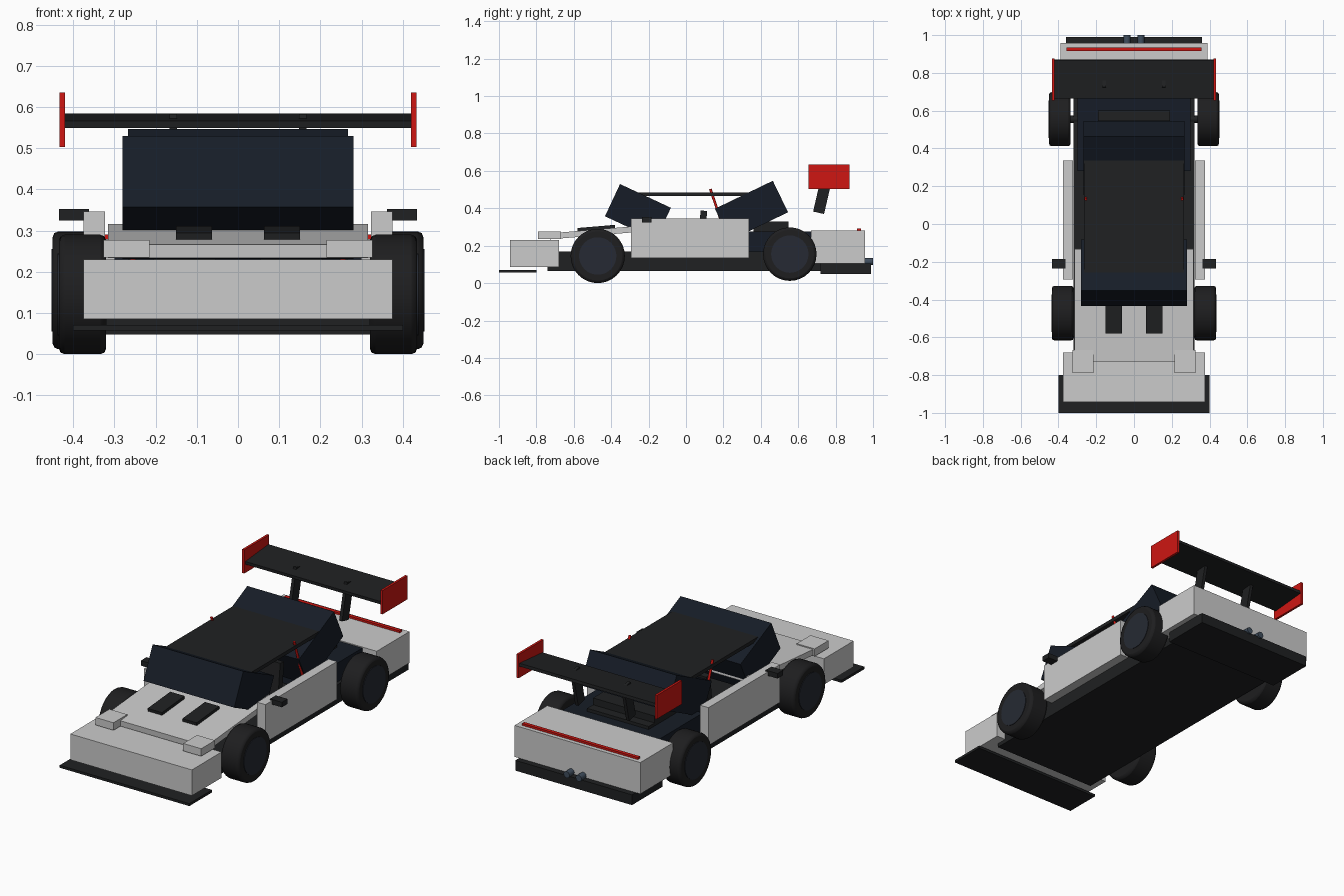
import bpy
from math import radians, pi
from mathutils import Vector

if "Cube" in bpy.data.objects:
    bpy.data.objects.remove(bpy.data.objects["Cube"])


def mat(name, rgb):
    m = bpy.data.materials.new(name)
    m.diffuse_color = (*rgb, 1)
    m.use_nodes = True
    m.node_tree.nodes["Principled BSDF"].inputs["Base Color"].default_value = m.diffuse_color
    return m


BLACK = mat("carbon_black", (0.014, 0.015, 0.016))
NAVY = mat("dark_glass", (0.008, 0.012, 0.020))
RUBBER = mat("rubber", (0.013, 0.013, 0.014))
RIM = mat("rim_metal", (0.019, 0.023, 0.033))
STEEL = mat("blue_steel", (0.05, 0.075, 0.11))
RED = mat("red", (0.62, 0.008, 0.006))


def finish(o, name, m):
    o.name = o.data.name = name
    if m:
        o.data.materials.append(m)
    return o


def box(name, center, size, m=None, tilt=0):
    """Box by centre and size, tilted about x in degrees."""
    bpy.ops.mesh.primitive_cube_add(size=1, location=center)
    o = bpy.context.object
    o.scale = size
    bpy.ops.object.transform_apply(location=False, rotation=False, scale=True)
    o.rotation_euler.x = radians(tilt)
    return finish(o, name, m)


def span(name, x, y, z, m=None):
    """Upright box by its (min, max) ranges."""
    return box(name, [(a + b) / 2 for a, b in (x, y, z)],
               [abs(b - a) for a, b in (x, y, z)], m)


def rod(name, a, b, r, m, n=32, bevel=0):
    """Cylinder between two points, optionally with rounded ends."""
    a, b = Vector(a), Vector(b)
    bpy.ops.mesh.primitive_cylinder_add(vertices=n, radius=r, depth=(b - a).length,
                                        location=(a + b) / 2)
    o = bpy.context.object
    o.rotation_euler = (b - a).to_track_quat('Z', 'Y').to_euler()
    if bevel:
        mod = o.modifiers.new("shoulder", 'BEVEL')
        mod.width, mod.segments, mod.limit_method = bevel, 2, 'ANGLE'
    bpy.ops.object.shade_smooth_by_angle(angle=radians(35))
    return finish(o, name, m)


# floor, splitter and diffuser
span("floor_tub", (-.32, .32), (-.74, .72), (.065, .17), BLACK)
span("front_splitter", (-.40, .40), (-1.0, -.80), (.057, .071), BLACK)
span("rear_diffuser", (-.36, .36), (.72, .99), (.048, .105), BLACK)

# grey bodywork
span("nose", (-.375, .375), (-.942, -.68), (.086, .23))
box("hood", (0, -.43, .275), (.632, .60, .032), None, 4.8)
span("tail_body", (-.388, .388), (.668, .957), (.105, .28))

# cabin
box("windscreen", (0, -.257, .38), (.56, .30, .19), NAVY, -25)
box("rear_window", (0, .35, .388), (.535, .344, .187), NAVY, 25.8)
span("roof", (-.265, .265), (-.30, .40), (.465, .485), BLACK)

# rear deck and engine
span("rear_deck", (-.30, .30), (.28, .67), (.17, .275), NAVY)
span("engine_cover", (-.19, .19), (.36, .548), (.275, .33), BLACK)
span("engine_rear", (-.19, .19), (.50, .60), (.27, .292), BLACK)

# rear wing blade and tail light
box("wing_blade", (0, .767, .567), (.85, .205, .017), BLACK, 5)
span("tail_light", (-.357, .357), (.915, .935), (.275, .291), RED)

# mirrored parts
for s, side in ((1, "right"), (-1, "left")):
    def sx(a, b):
        return (s * a, s * b) if s > 0 else (s * b, s * a)

    span(f"side_pod_{side}", sx(.323, .375), (-.293, .337), (.135, .346))
    span(f"headlight_{side}", sx(.215, .326), (-.79, -.668), (.235, .277))
    span(f"mirror_{side}", sx(.362, .435), (-.235, -.185), (.325, .353), BLACK)
    box(f"hood_vent_{side}", (s * .107, -.48, .294), (.088, .20, .018), BLACK, 4.8)
    box(f"seat_back_{side}", (s * .13, .085, .28), (.15, .035, .215), BLACK, -6)
    rod(f"roll_bar_{side}", (s * .255, .13, .503), (s * .255, .245, .165), .007, RED, 12)
    box(f"wing_support_{side}", (s * .157, .732, .476), (.018, .06, .205), BLACK, -13)
    span(f"wing_end_plate_{side}", sx(.42, .433), (.655, .875), (.503, .635), RED)
    rod(f"exhaust_{side}", (s * .037, .93, .115), (s * .037, 1.0, .115), .018, STEEL, 16)

    # wheels with rims
    for end, x0, x1, y, z, r in (("front", .32, .435, -.472, .145, .145),
                                 ("rear", .335, .45, .555, .155, .143)):
        rod(f"{end}_tyre_{side}", (s * x0, y, z), (s * x1, y, z), r, RUBBER, 32, .014)
        rod(f"{end}_rim_{side}", (s * (x0 + .01), y, z), (s * (x1 + .003), y, z), .1, RIM)
        rod(f"{end}_axle_{side}", (s * .25, y, z), (s * (x0 + .02), y, z), .02, BLACK, 12)
